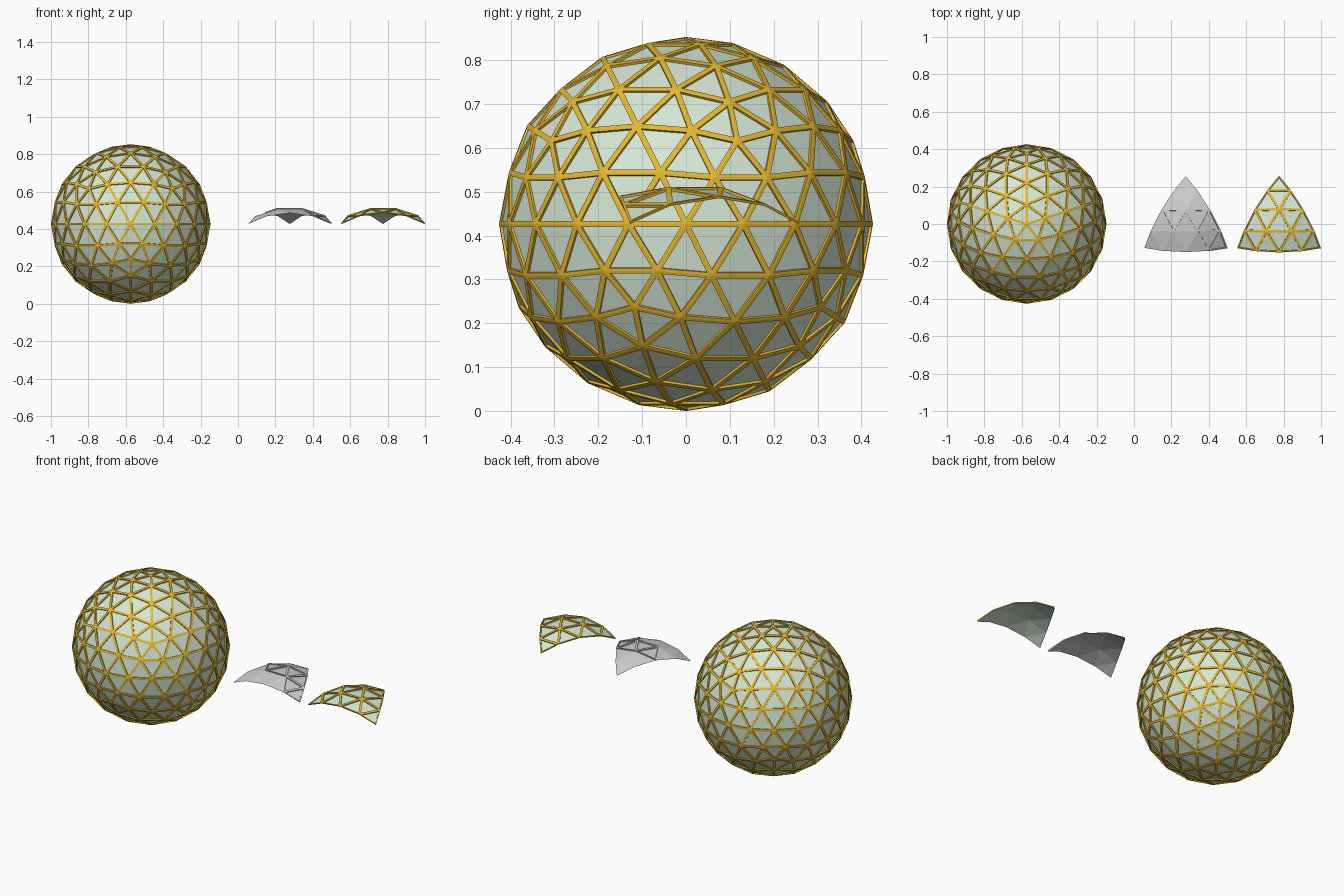
import bpy, bmesh
from math import sin, cos, radians, atan, sqrt
from mathutils import Vector

if "Cube" in bpy.data.objects:
    bpy.data.objects.remove(bpy.data.objects["Cube"])

N = 4                 # geodesic frequency
R_OUT = 0.4265        # outer strut radius
R_IN = 0.4205         # panel radius
STRUT = 0.0065        # half width of a strut


def material(name, rgb):
    m = bpy.data.materials.new(name)
    m.diffuse_color = (*rgb, 1)
    m.use_nodes = True
    m.node_tree.nodes["Principled BSDF"].inputs["Base Color"].default_value = m.diffuse_color
    return m


green = material("pale_green", (0.66, 0.80, 0.67))
orange = material("orange", (0.78, 0.48, 0.03))


def polar(az, z):
    """Point on the unit sphere."""
    r = sqrt(max(0, 1 - z * z))
    return Vector((r * cos(radians(az)), r * sin(radians(az)), z))


def tiles(a, b, c):
    """Split one big triangle into N*N tiles, keyed by kind, row and column."""
    def p(i, j):
        return (a + (b - a) * i / N + (c - b) * j / N).normalized() * R_IN
    out = {}
    for i in range(N):
        for j in range(i + 1):
            out["up", i, j] = (p(i, j), p(i + 1, j), p(i + 1, j + 1))
            if j < i:
                out["down", i, j] = (p(i, j), p(i + 1, j + 1), p(i, j + 1))
    return out


def tile_mesh(tris):
    bm = bmesh.new()
    for t in tris:
        bm.faces.new([bm.verts.new(v) for v in t])
    bmesh.ops.remove_doubles(bm, verts=bm.verts[:], dist=1e-4)
    bm.normal_update()
    return bm


def finish(bm, name, loc, mat):
    me = bpy.data.meshes.new(name)
    bm.to_mesh(me)
    bm.free()
    ob = bpy.data.objects.new(name, me)
    ob.location = loc
    if mat:
        me.materials.append(mat)
    bpy.context.collection.objects.link(ob)
    return ob


def panels(tris, name, loc, mat=None):
    return finish(tile_mesh(tris), name, loc, mat)


def struts(tris, name, loc, mat=None):
    """Raised rim around every tile."""
    bm = tile_mesh(tris)
    inner = bm.faces[:]
    bmesh.ops.inset_individual(bm, faces=inner, thickness=STRUT, use_even_offset=True)
    bmesh.ops.delete(bm, geom=inner, context='FACES')
    rims = bm.faces[:]
    res = bmesh.ops.extrude_face_region(bm, geom=rims)
    for v in [g for g in res["geom"] if isinstance(g, bmesh.types.BMVert)]:
        v.co *= R_OUT / R_IN
    old = [f for f in rims if f.is_valid]
    if old:
        bmesh.ops.delete(bm, geom=old, context='FACES')
    return finish(bm, name, loc, mat)


# Full ball: 20 big triangles
h = 1 / sqrt(5)
top, bottom = Vector((0, 0, 1)), Vector((0, 0, -1))
U = [polar(90 + 72 * k, h) for k in range(6)]
L = [polar(126 + 72 * k, -h) for k in range(6)]
ball = []
for k in range(5):
    for tri in ((top, U[k], U[k + 1]), (U[k], L[k], U[k + 1]),
                (L[k], L[k + 1], U[k + 1]), (bottom, L[k + 1], L[k])):
        ball += tiles(*tri).values()
loc = (R_OUT - 1, 0, R_OUT)
panels(ball, "ball_panels", loc, green)
struts(ball, "ball_struts", loc, orange)

# One big triangle facing up
plane = 0.794654
patch = tiles(*[polar(a, plane) for a in (90, 210, 330)])
z0 = R_OUT - plane * R_IN

# Finished patch
loc = (0.7755, 0, z0)
panels(patch.values(), "patch_panels", loc, green)
struts(patch.values(), "patch_struts", loc, orange)

# Grey patch with struts only on a strip of tiles
strip = [("down", 2, 0), ("up", 2, 1), ("down", 2, 1), ("up", 2, 2), ("down", 3, 2), ("up", 3, 3)]
loc = (0.2765, 0, z0)
panels(patch.values(), "template_panels", loc)
struts([patch[k] for k in strip], "template_struts", loc)
